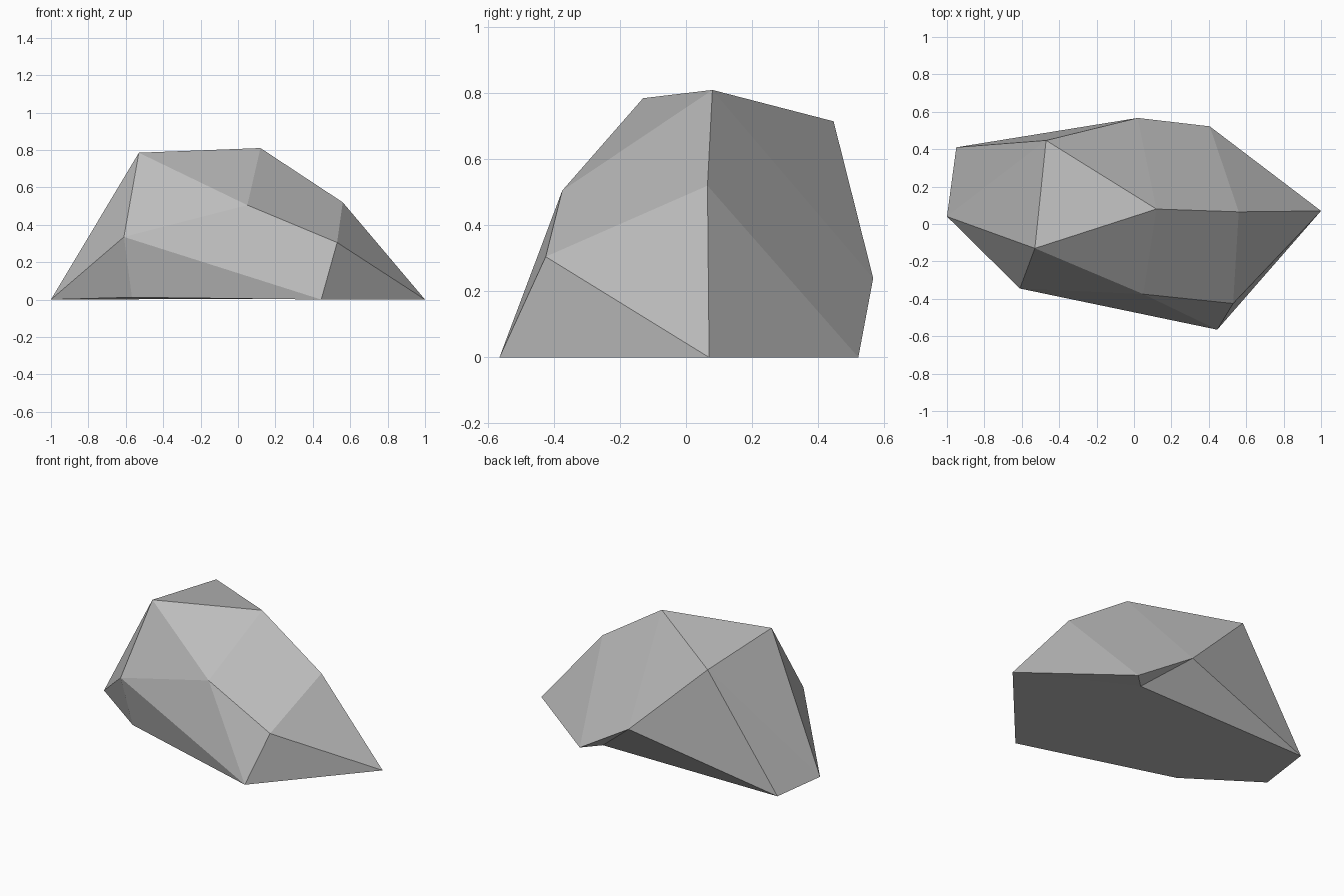
import bpy
import bmesh

if "Cube" in bpy.data.objects:
    bpy.data.objects.remove(bpy.data.objects["Cube"], do_unlink=True)

# Stone colour
stone = bpy.data.materials.new("pale_grey_stone")
stone.use_nodes = True
colour = (0.5, 0.5, 0.5, 1)
stone.diffuse_color = colour
stone.node_tree.nodes["Principled BSDF"].inputs["Base Color"].default_value = colour

# Corners of the boulder
corners = {
    # Ridge, from right to left
    "right_tip": (-1, .04, 0), "ridge_right": (-.53, -.13, .785),
    "peak": (.12, .08, .81), "ridge_left": (.56, .065, .52),
    "left_tip": (1, .07, 0),
    # Front
    "front_right": (-.61, -.345, .335), "front_mid": (.05, -.375, .505),
    "front_left": (.53, -.425, .305), "front_toe": (.445, -.565, 0),
    "front_heel": (-.567, -.28, .012),
    # Back
    "back_toe": (-.95, .41, 0), "back_top": (-.47, .447, .715),
    "back_mid": (.02, .567, .24), "back_left": (.405, .522, 0),
    "back_heel": (.305, .425, .005),
}

# Flat facets, each named by its corners
facets = [
    # Front side
    "right_tip front_right ridge_right",
    "ridge_right front_right front_mid",
    "ridge_right front_mid peak",
    "peak front_mid front_left ridge_left",
    "ridge_left front_left left_tip",
    "front_left front_toe left_tip",
    "front_mid front_toe front_left",
    "front_mid front_right front_toe",
    "front_right front_heel front_toe",
    "right_tip front_heel front_right",
    # Top and back side
    "ridge_right peak back_top",
    "peak back_mid back_top",
    "peak ridge_left back_left back_mid",
    "ridge_left left_tip back_left",
    "right_tip ridge_right back_top",
    "right_tip back_top back_toe",
    "back_toe back_top back_mid",
    "back_toe back_mid back_heel",
    "back_heel back_mid back_left",
    # Underside
    "left_tip back_heel back_left",
    "left_tip front_toe front_heel back_heel",
    "front_heel right_tip back_toe back_heel",
]

bm = bmesh.new()
verts = {name: bm.verts.new(co) for name, co in corners.items()}
for facet in facets:
    bm.faces.new([verts[name] for name in facet.split()])
# Keep the slightly bent four-sided facets crisp
bmesh.ops.recalc_face_normals(bm, faces=bm.faces)

mesh = bpy.data.meshes.new("boulder")
bm.to_mesh(mesh)
bm.free()
mesh.materials.append(stone)
boulder = bpy.data.objects.new("boulder", mesh)
bpy.context.collection.objects.link(boulder)
